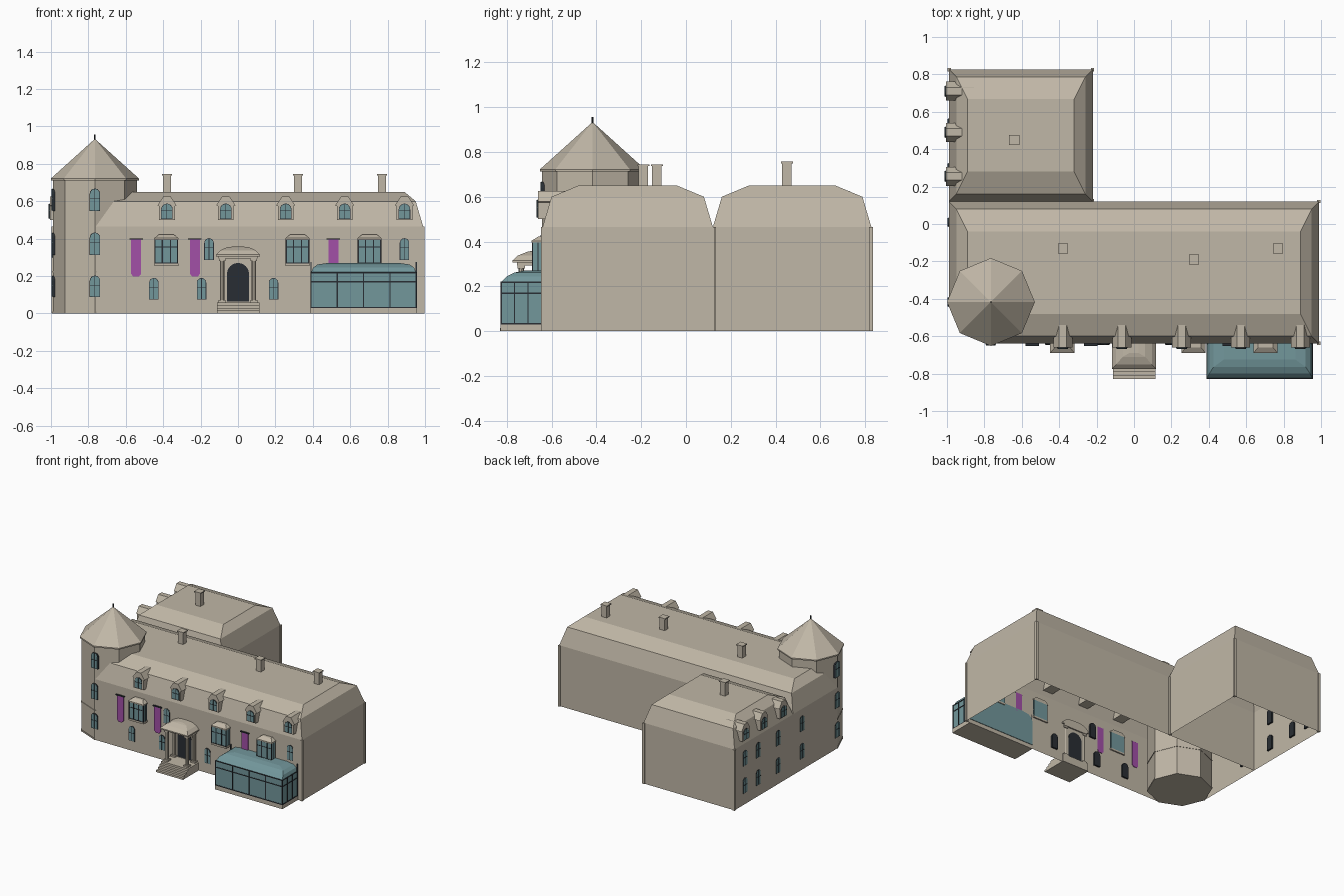
import bpy, bmesh, math
from mathutils import Matrix, Vector

if "Cube" in bpy.data.objects:
    bpy.data.objects.remove(bpy.data.objects["Cube"])


def material(name, rgb):
    m = bpy.data.materials.new(name)
    m.diffuse_color = (*rgb, 1)
    m.use_nodes = True
    m.node_tree.nodes["Principled BSDF"].inputs["Base Color"].default_value = m.diffuse_color
    return m


STONE = material("stone", (0.53, 0.475, 0.385))
GLASS = material("glass", (0.17, 0.31, 0.33))
IRON = material("dark_iron", (0.022, 0.027, 0.033))
CLOTH = material("purple_cloth", (0.36, 0.08, 0.39))


def finish(name, bm, mat):
    bmesh.ops.recalc_face_normals(bm, faces=bm.faces)
    me = bpy.data.meshes.new(name)
    bm.to_mesh(me)
    bm.free()
    me.materials.append(mat)
    ob = bpy.data.objects.new(name, me)
    bpy.context.collection.objects.link(ob)
    return ob


def loft(name, rings, mat, bottom=True, cut=None):
    """Skin a stack of rings; cut = (point, normal) trims one side."""
    bm = bmesh.new()
    rows = [[bm.verts.new(p) for p in r] for r in rings]
    n = len(rows[0])
    for a, b in zip(rows, rows[1:]):
        for i in range(n):
            j = (i + 1) % n
            bm.faces.new((a[i], a[j], b[j], b[i]))
    bm.faces.new(rows[-1])
    if bottom:
        bm.faces.new(rows[0][::-1])
    if cut:
        geom = bm.verts[:] + bm.edges[:] + bm.faces[:]
        bmesh.ops.bisect_plane(bm, geom=geom, plane_co=cut[0], plane_no=cut[1], clear_outer=True)
    return finish(name, bm, mat)


def rect(x0, x1, y0, y1, z):
    return [(x0, y0, z), (x1, y0, z), (x1, y1, z), (x0, y1, z)]


def ring(x, y, r, z, n=8):
    return [(x + r * math.cos(2 * math.pi * i / n), y + r * math.sin(2 * math.pi * i / n), z)
            for i in range(n)]


def box(name, x0, x1, y0, y1, z0, z1, mat=STONE):
    return loft(name, [rect(x0, x1, y0, y1, z0), rect(x0, x1, y0, y1, z1)], mat)


def prism(name, pts, out, back, at, mat, left=False):
    """Extrude a (u, z) outline standing on the wall point at, facing front or left."""
    m = Matrix.Translation((at[0], at[1], 0)) @ Matrix.Rotation(-math.pi / 2 if left else 0, 4, 'Z')
    return loft(name, [[m @ Vector((u, y, z)) for u, z in pts] for y in (back, -out)], mat)


def arch(w, z0, z1, n=8):
    h = min(w / 2, (z1 - z0) / 2)
    return [(-w / 2, z0), (w / 2, z0)] + [
        (w / 2 * math.cos(math.pi * i / n), z1 - h + h * math.sin(math.pi * i / n)) for i in range(n + 1)]


def bar(u0, u1, z0, z1):
    return [(u0, z0), (u1, z0), (u1, z1), (u0, z1)]


def arched_window(at, z0, z1, w=0.045, left=False):
    prism("window_frame", arch(w + 0.006, z0 - 0.003, z1 + 0.003), 0.003, 0.012, at, IRON, left)
    prism("window_glass", arch(w, z0, z1), 0.005, 0.0, at, GLASS, left)
    zm = z0 + (z1 - z0) * 0.55
    prism("window_mullion", bar(-0.0015, 0.0015, z0, z1), 0.007, 0, at, IRON, left)
    prism("window_bar", bar(-w / 2, w / 2, zm - 0.0015, zm + 0.0015), 0.007, 0, at, IRON, left)


def dormer(at, left=False):
    half = [(0.042, 0.50), (0.042, 0.575), (0.051, 0.578), (0.02, 0.625)]
    prism("dormer", half + [(-u, z) for u, z in half[::-1]], 0.02, 0.13, at, STONE, left)
    x, y = (at[0] - 0.02, at[1]) if left else (at[0], at[1] - 0.02)
    arched_window((x, y), 0.508, 0.585, 0.056, left)


# Main block and rear wing: open shells with stepped hipped roofs
def block(name, x0, x1, y0, y1, cut=None):
    steps = [(0, 0, 0), (0, 0, 0.465), (0.04, 0.04, 0.6), (0.1, 0.16, 0.65)]
    loft(name, [rect(x0 + a, x1 - a, y0 + b, y1 - b, z) for a, b, z in steps], STONE, False, cut)


block("main_block", -0.99, 0.99, -0.64, 0.12, ((-0.77, -0.64, 0), (-1, -1, 0)))
block("rear_wing", -0.99, -0.22, 0.12, 0.827)
for x, y in [(0.987, -0.637), (0.987, 0.12), (-0.222, 0.825), (-0.987, 0.825), (-0.222, 0.125)]:
    box("corner_post", x - 0.009, x + 0.009, y - 0.009, y + 0.009, 0, 0.465)

# Chimneys
for x, y, z in [(-0.38, -0.13, 0.745), (0.32, -0.19, 0.745), (0.77, -0.13, 0.745), (-0.64, 0.45, 0.757)]:
    box("chimney", x - 0.021, x + 0.021, y - 0.021, y + 0.021, 0.6, z - 0.008)
    box("chimney_cap", x - 0.027, x + 0.027, y - 0.027, y + 0.027, z - 0.008, z)

# Corner tower with pointed roof
TX, TY = -0.765, -0.417
loft("tower_wall", [ring(TX, TY, 0.225, z) for z in (0, 0.715)], STONE)
for z0, z1 in [(0, 0.012), (0.22, 0.228)]:
    loft("tower_band", [ring(TX, TY, 0.228, z) for z in (z0, z1)], STONE)
loft("tower_roof", [ring(TX, TY, 0.235, 0.712), ring(TX, TY, 0.235, 0.722), ring(TX, TY, 0.004, 0.93)], STONE)
loft("tower_finial", [ring(TX, TY, 0.004, z) for z in (0.92, 0.957)], IRON)
for z0, z1 in [(0.09, 0.2), (0.315, 0.43), (0.55, 0.665)]:
    arched_window((TX, TY - 0.225), z0, z1, 0.05)
    arched_window((TX - 0.225, TY), z0, z1, 0.05, True)

# Wall windows
for x in (-0.45, -0.195, 0.19):
    arched_window((x, -0.64), 0.078, 0.187)
for x in (-0.155, 0.89):
    arched_window((x, -0.64), 0.29, 0.4)
for y in (0.7, 0.54, 0.3, 0.01):
    for z in (0.09, 0.3):
        arched_window((-0.99, y), z, z + 0.11, 0.045, True)

# Dormers along the front and on the left of the wing
for x in (-0.38, -0.065, 0.255, 0.57, 0.89):
    dormer((x, -0.64))
for y in (0.255, 0.49, 0.71):
    dormer((-0.985, y), True)

# Projecting bay windows
for x in (-0.383, 0.318, 0.703):
    w, yf = 0.06, -0.685
    box("bay_sill", x - w - 0.004, x + w + 0.004, yf - 0.004, -0.63, 0.255, 0.268)
    box("bay_glass", x - w, x + w, yf, -0.63, 0.268, 0.395, GLASS)
    loft("bay_roof", [rect(x - w - 0.005, x + w + 0.005, yf - 0.005, -0.63, 0.395),
                      rect(x - w - 0.005, x + w + 0.005, yf - 0.005, -0.63, 0.403),
                      rect(x - w + 0.02, x + w - 0.02, yf + 0.025, -0.63, 0.422)], STONE)
    for u in (-w, -0.022, 0.022, w):
        box("bay_mullion", x + u - 0.003, x + u + 0.003, yf - 0.003, yf + 0.002, 0.268, 0.395, IRON)
    for z in (0.27, 0.355, 0.394):
        box("bay_bar", x - w, x + w, yf - 0.002, yf, z - 0.002, z + 0.002, IRON)
    for u in (-w, w):
        for y in (-0.66, -0.642):
            box("bay_side_mullion", x + u - 0.002, x + u + 0.002, y - 0.002, y + 0.002, 0.268, 0.395, IRON)

# Hanging banners
for x in (-0.545, -0.23, 0.51):
    prism("banner", [(-0.014, 0.197), (0.014, 0.197), (0.027, 0.212), (0.027, 0.398), (-0.027, 0.398),
                     (-0.027, 0.212)], 0.008, 0.004, (x, -0.64), CLOTH)
    prism("banner_rod", bar(-0.036, 0.036, 0.395, 0.402), 0.012, 0, (x, -0.64), IRON)

# Entrance: steps, door, columns and canopy
for i in range(4):
    y = -0.83 + 0.02 * i
    box("step", -0.112, 0.115, y, -0.63, 0.015 * i, 0.015 * (i + 1))
prism("door_surround", arch(0.14, 0.06, 0.28, 12), 0.004, 0.0, (0, -0.64), STONE)
prism("door", arch(0.118, 0.065, 0.27, 12), 0.008, 0.003, (0, -0.64), IRON)
for x in (-0.085, 0.085):
    for y in (-0.735, -0.65):
        box("column_base", x - 0.018, x + 0.018, y - 0.018, y + 0.018, 0.06, 0.072)
        loft("column", [ring(x, y, 0.012, z) for z in (0.07, 0.285)], STONE)
        box("column_capital", x - 0.017, x + 0.017, y - 0.017, y + 0.017, 0.28, 0.293)
box("entablature", -0.103, 0.103, -0.755, -0.63, 0.293, 0.306)
loft("canopy", [rect(-w, w, yf, -0.63, z) for w, yf, z in
                [(0.118, -0.775, 0.306), (0.118, -0.775, 0.315), (0.095, -0.75, 0.338),
                 (0.06, -0.71, 0.354), (0.025, -0.69, 0.358)]], STONE)

# Conservatory
X0, X1, YF = 0.39, 0.953, -0.825
box("conservatory_base", X0 - 0.003, X1 + 0.003, YF - 0.003, -0.64, 0, 0.03)
box("conservatory_glass", X0, X1, YF, -0.636, 0.03, 0.218, GLASS)
loft("conservatory_roof", [rect(X0 + a, X1 - a, YF + b, -0.636, z) for a, b, z in
                           [(0, 0, 0.218), (0.012, 0.025, 0.245), (0.035, 0.06, 0.262), (0.09, 0.1, 0.27)]], GLASS)
for i in range(5):
    x = X0 + (X1 - X0) * i / 4
    box("conservatory_post", x - 0.003, x + 0.003, YF - 0.003, YF + 0.003, 0.03, 0.22, IRON)
for x in (X0, X1):
    for y in (-0.765, -0.705):
        box("side_post", x - 0.003, x + 0.003, y - 0.003, y + 0.003, 0.03, 0.22, IRON)
    box("back_post", x - 0.003, x + 0.003, -0.648, -0.64, 0.03, 0.275, IRON)
    for z in (0.033, 0.17, 0.218):
        box("side_rail", x - 0.003, x + 0.003, YF, -0.64, z - 0.003, z + 0.003, IRON)
for z in (0.033, 0.17, 0.218):
    box("front_rail", X0, X1, YF - 0.003, YF + 0.002, z - 0.003, z + 0.003, IRON)
